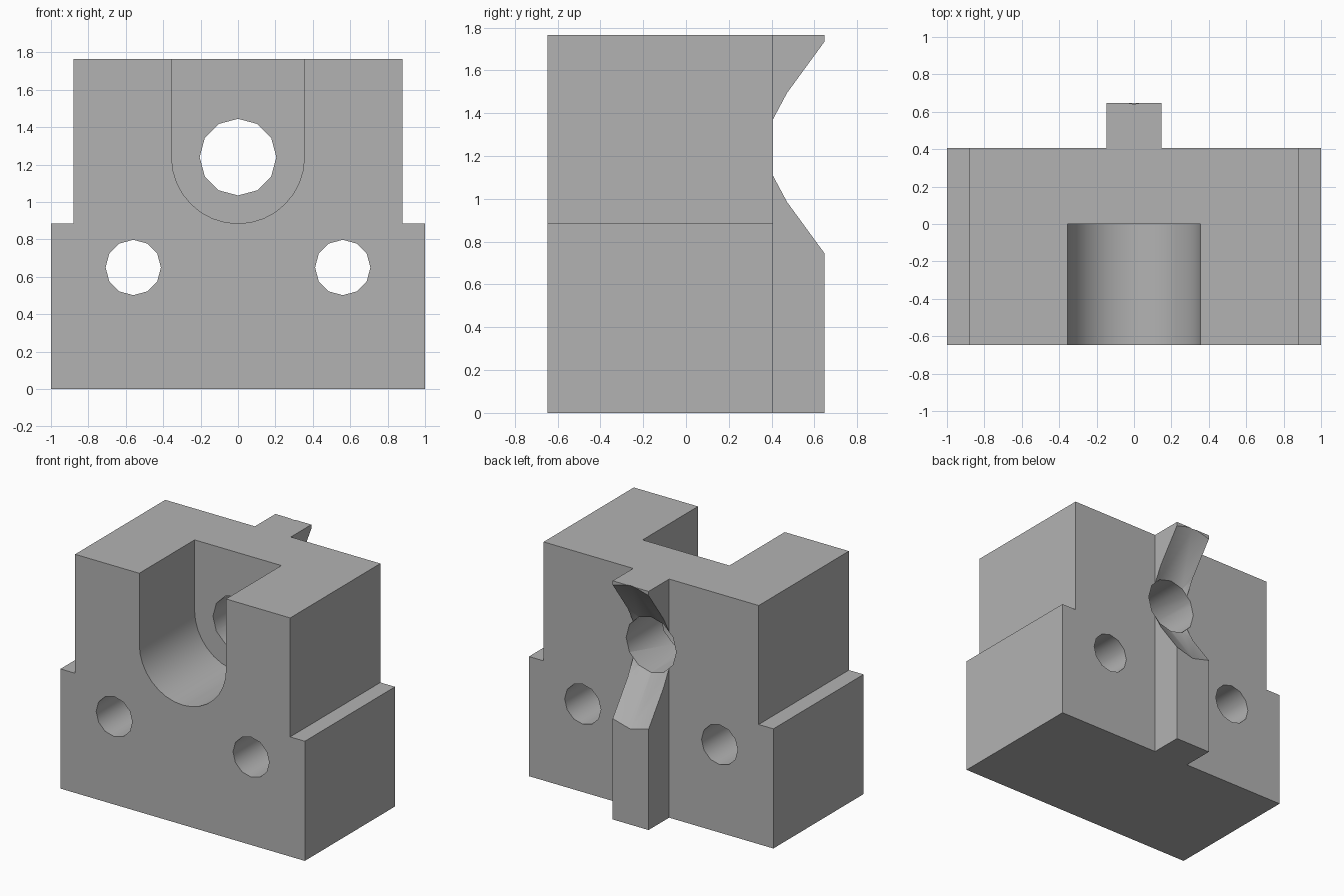
import bpy, bmesh
from math import pi, sin, cos, radians

cube = bpy.data.objects.get("Cube")
if cube:
    bpy.data.objects.remove(cube, do_unlink=True)

FRONT, BACK, RIB_BACK, TOP = -0.647, 0.407, 0.647, 1.765
BORE_Z, BORE_R, POCKET_R = 1.24, 0.205, 0.355

grey = bpy.data.materials.new("plain grey")
grey.use_nodes = True
grey.diffuse_color = (0.45, 0.45, 0.45, 1)
grey.node_tree.nodes["Principled BSDF"].inputs["Base Color"].default_value = (0.45, 0.45, 0.45, 1)


def loft(name, near, far, y0, y1):
    """Solid between two matching x-z outlines at depths y0 and y1."""
    bm = bmesh.new()
    a = [bm.verts.new((x, y0, z)) for x, z in near]
    b = [bm.verts.new((x, y1, z)) for x, z in far]
    bm.faces.new(a)
    bm.faces.new(b[::-1])
    for i in range(len(a)):
        j = (i + 1) % len(a)
        bm.faces.new((a[i], b[i], b[j], a[j]))
    bmesh.ops.recalc_face_normals(bm, faces=bm.faces)
    mesh = bpy.data.meshes.new(name)
    bm.to_mesh(mesh)
    bm.free()
    mesh.materials.append(grey)
    obj = bpy.data.objects.new(name, mesh)
    bpy.context.collection.objects.link(obj)
    return obj


def circle(x, z, r, n=12):
    return [(x + r * sin(2 * pi * i / n), z + r * cos(2 * pi * i / n)) for i in range(n)]


def prism(name, outline, y0, y1):
    return loft(name, outline, outline, y0, y1)


def combine(target, tool, operation):
    tool.hide_render = True
    mod = target.modifiers.new(tool.name, "BOOLEAN")
    mod.object, mod.operation, mod.solver = tool, operation, "EXACT"
    bpy.context.view_layer.objects.active = target
    bpy.ops.object.modifier_apply(modifier=mod.name)
    bpy.data.objects.remove(tool, do_unlink=True)


# Stepped block
half = [(1, 0), (1, 0.885), (0.88, 0.885), (0.88, TOP)]
block = prism("mounting_block", half + [(-x, z) for x, z in reversed(half)], FRONT, BACK)

# Locating rib on the back
w = 0.147
rib = prism("back_rib", [(-w, 0), (w, 0), (w, TOP), (-w, TOP)], 0.3, RIB_BACK)
combine(block, rib, "UNION")

# Round-bottomed pocket, open at the front and top
steps = 16
arc = [(POCKET_R * cos(pi + pi * i / steps), BORE_Z + POCKET_R * sin(pi + pi * i / steps))
       for i in range(steps + 1)]
pocket = prism("pocket_cutter", arc + [(POCKET_R, 2), (-POCKET_R, 2)], -1, 0)
combine(block, pocket, "DIFFERENCE")

# Main bore and its conical relief through the rib
combine(block, prism("bore_cutter", circle(0, BORE_Z, BORE_R), -0.2, 1), "DIFFERENCE")
slope, inner, outer = 1.37, BACK - 0.03, RIB_BACK + 0.05
cone = loft("relief_cutter",
            circle(0, BORE_Z, BORE_R + slope * (inner - BACK)),
            circle(0, BORE_Z, BORE_R + slope * (outer - BACK)), inner, outer)
combine(block, cone, "DIFFERENCE")

# Two bolt holes
for side in (-1, 1):
    combine(block, prism("bolt_hole_cutter", circle(side * 0.56, 0.65, 0.148), -1, 1), "DIFFERENCE")

# Smooth curved walls, sharp edges elsewhere
bpy.ops.object.select_all(action="DESELECT")
block.select_set(True)
bpy.context.view_layer.objects.active = block
bpy.ops.object.shade_smooth_by_angle(angle=radians(35))
